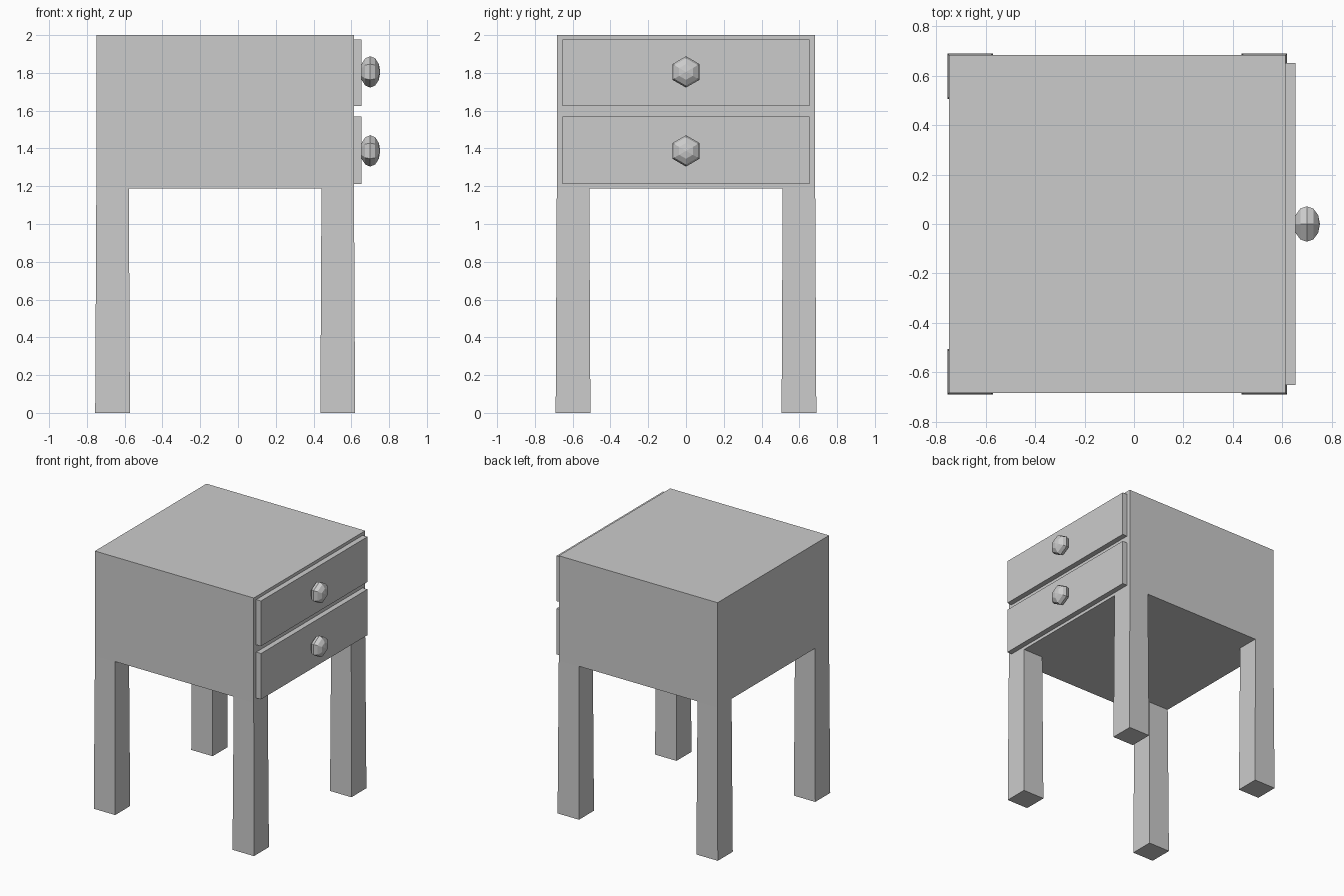
import bpy, bmesh
from mathutils import Matrix, Vector

if "Cube" in bpy.data.objects:
    bpy.data.objects.remove(bpy.data.objects["Cube"])


def finish(bm, name):
    bmesh.ops.recalc_face_normals(bm, faces=bm.faces)
    mesh = bpy.data.meshes.new(name)
    bm.to_mesh(mesh)
    bm.free()
    obj = bpy.data.objects.new(name, mesh)
    bpy.context.collection.objects.link(obj)
    return obj


def box(lo, hi):
    lo, hi = Vector(lo), Vector(hi)
    bm = bmesh.new()
    bmesh.ops.create_cube(bm, size=1, matrix=Matrix.Translation((lo + hi) / 2)
                          @ Matrix.Diagonal((*(hi - lo), 1)))
    return bm


# Cabinet with four flared legs drawn out of its underside
X0, X1, Y, Z0 = -0.75, 0.614, 0.684, 1.188
LEG = 0.172
FLARE = 0.184 / LEG
bm = box((X0, -Y, Z0), (X1, Y, 2.0))
for axis, cuts in ((0, (X0 + LEG, X1 - LEG)), (1, (-Y + LEG, Y - LEG))):
    for c in cuts:
        co, no = Vector(), Vector()
        co[axis], no[axis] = c, 1
        bmesh.ops.bisect_plane(bm, geom=bm.verts[:] + bm.edges[:] + bm.faces[:],
                               plane_co=co, plane_no=no)
corners = []
for f in bm.faces:
    c = f.calc_center_median()
    if abs(c.z - Z0) < 1e-4 and abs(c.y) > Y - LEG and not X0 + LEG < c.x < X1 - LEG:
        corners.append(f)
for foot in bmesh.ops.extrude_discrete_faces(bm, faces=corners)["faces"]:
    c = foot.calc_center_median()
    for v in foot.verts:
        v.co = c + (v.co - c) * FLARE
        v.co.z = 0
bmesh.ops.dissolve_limit(bm, angle_limit=0.001, verts=bm.verts, edges=bm.edges)
finish(bm, "cabinet")

# Drawer fronts and six-sided knobs, poles along x
POLE_TO_X = Matrix(((0, 0, 1, 0), (1, 0, 0, 0), (0, 1, 0, 0), (0, 0, 0, 1)))
for label, z0, z1, knob_z in (("upper", 1.625, 1.976, 1.805),
                              ("lower", 1.212, 1.568, 1.387)):
    finish(box((X1, -0.653, z0), (0.655, 0.653, z1)), label + "_drawer")
    bm = bmesh.new()
    bmesh.ops.create_uvsphere(bm, u_segments=6, v_segments=6, radius=1,
                              matrix=Matrix.Translation((0.7, 0, knob_z))
                              @ Matrix.Diagonal((0.053, 0.083, 0.083, 1)) @ POLE_TO_X)
    finish(bm, label + "_knob")
